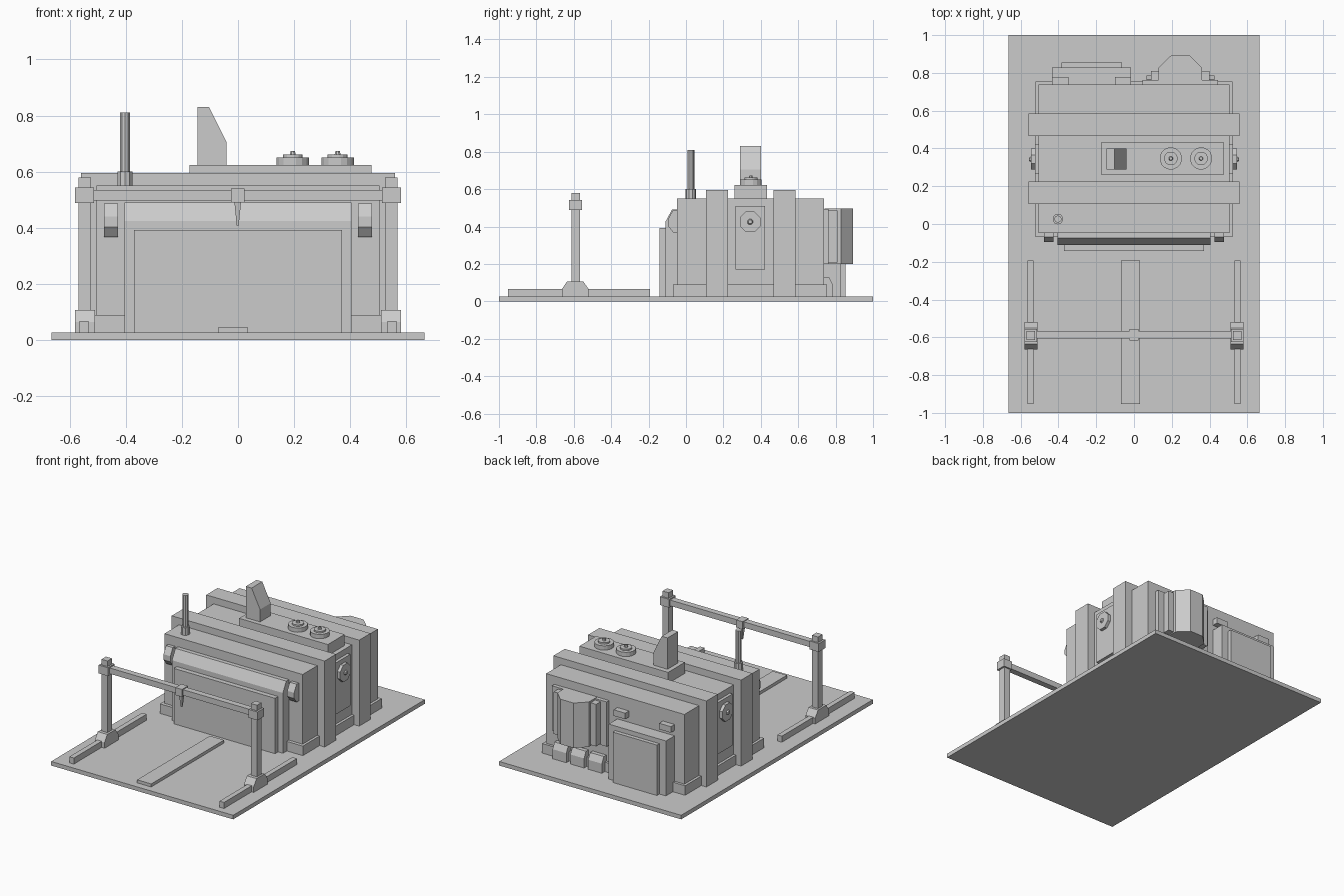
import bpy, bmesh, math
from mathutils import Vector

if "Cube" in bpy.data.objects:
    bpy.data.objects.remove(bpy.data.objects["Cube"])


def prism(name, pts, axis, lo, hi, taper=1.0):
    """Extrude a 2D outline along an axis; x uses (y,z), y uses (x,z), z uses (x,y)."""
    i = "xyz".index(axis)
    cx = sum(p[0] for p in pts) / len(pts)
    cy = sum(p[1] for p in pts) / len(pts)

    def place(p, t, s):
        c = [cx + (p[0] - cx) * s, cy + (p[1] - cy) * s]
        c.insert(i, t)
        return Vector(c)

    bm = bmesh.new()
    a = [bm.verts.new(place(p, lo, 1)) for p in pts]
    b = [bm.verts.new(place(p, hi, taper)) for p in pts]
    n = len(pts)
    bm.faces.new(a)
    bm.faces.new(b[::-1])
    for k in range(n):
        bm.faces.new((a[k], b[k], b[(k + 1) % n], a[(k + 1) % n]))
    bmesh.ops.recalc_face_normals(bm, faces=bm.faces)
    me = bpy.data.meshes.new(name)
    bm.to_mesh(me)
    bm.free()
    ob = bpy.data.objects.new(name, me)
    bpy.context.collection.objects.link(ob)
    return ob


def box(name, x0, x1, y0, y1, z0, z1):
    x0, x1 = sorted((x0, x1))
    return prism(name, [(x0, y0), (x1, y0), (x1, y1), (x0, y1)], "z", z0, z1)


def ring(cx, cy, r, n):
    """Regular polygon with flat sides facing the axes."""
    return [(cx + r * math.cos(math.tau * (k + .5) / n),
             cy + r * math.sin(math.tau * (k + .5) / n)) for k in range(n)]


G = 0.027  # top of the ground plate

# Ground plate and main body
box("ground_plate", -.665, .665, -1, 1, 0, G)
box("main_hall", -.505, .505, -.047, .738, G, .55)
box("hall_skirt", -.522, .522, -.069, .755, G, .09)
for y in (.106, .467):
    box("hall_rib", -.559, .559, y, y + .118, G, .595)

# Front door with sloped hood
prism("door_frame", [(-.04, G), (-.11, G), (-.11, .425), (-.075, .49), (-.04, .49)],
      "x", -.405, .405)
box("door_panel", -.37, .37, -.142, -.10, G, .393)
for s in (-1, 1):
    prism("door_lamp", [(-.04, .487), (-.07, .487), (-.096, .44), (-.096, .403),
                        (-.068, .368), (-.04, .368)], "x", s * .427, s * .477)

# Roof unit, chimney fin and fans
box("roof_unit", -.173, .475, .259, .434, .54, .623)
prism("roof_fin", [(-.145, .615), (-.145, .83), (-.103, .83), (-.041, .705), (-.041, .615)],
      "y", .289, .40)
for x in (.195, .355):
    prism("fan_ring", ring(x, .347, .059, 16), "z", .62, .651)
    prism("fan_cap", ring(x, .347, .036, 16), "z", .65, .661)
    prism("fan_hub", ring(x, .347, .012, 8), "z", .66, .673, .7)

# Exhaust pipe
prism("pipe_base", ring(-.403, .026, .028, 10), "z", .54, .60)
prism("exhaust_pipe", ring(-.403, .026, .019, 10), "z", .59, .81)

# Side panels with octagonal valves
for s in (-1, 1):
    box("side_panel", s * .49, s * .525, .264, .422, .17, .51)
    prism("side_valve", ring(.343, .425, .06, 8), "x", s * .52, s * .545)
    prism("valve_hub", ring(.343, .425, .018, 8), "x", s * .54, s * .555, .6)

# Rear cabinet and vents
box("rear_cabinet", -.433, -.015, .73, .828, G, .39)
box("cabinet_door", -.385, -.063, .82, .854, G, .36)
for x in (-.433, -.10):
    box("rear_vent", x, x + .085, .73, .777, .425, .465)

# Rear tank (half octagon) with back plate, bracket and pipe elbows
C = .245
box("tank_plate", C - .2, C + .2, .73, .763, .20, .495)
box("tank_bracket", C - .155, C + .155, .75, .81, .207, .485)
prism("rear_tank", [(C - .115, .74), (C - .115, .828), (C - .048, .893), (C + .048, .893),
                    (C + .115, .828), (C + .115, .74)], "z", .20, .497)
for x in (C - .13, C, C + .13):
    prism("rear_elbow", [(.73, G), (.785, G), (.785, .09), (.765, .13), (.73, .13)],
          "x", x - .05, x + .05)

# Gantry posts, feet and rails
for s in (-1, 1):
    box("gantry_rail", s * .532, s * .565, -.953, -.193, G, .067)
    prism("gantry_foot", [(-.664, G), (-.664, .065), (-.635, .107), (-.55, .107),
                          (-.52, .065), (-.52, G)], "x", s * .51, s * .58)
    box("gantry_post", s * .524, s * .568, -.613, -.567, .10, .58)
    box("post_collar", s * .513, s * .58, -.625, -.557, .488, .543)
box("gantry_beam", -.53, .53, -.607, -.567, .497, .535)

# Sliding tool head and centre track
box("tool_head", -.025, .023, -.617, -.555, .49, .54)
prism("tool_tip", [(-.013, -.60), (.011, -.60), (.011, -.572), (-.013, -.572)],
      "z", .495, .408, .3)
box("centre_track", -.07, .033, -.953, -.193, G, .047)
